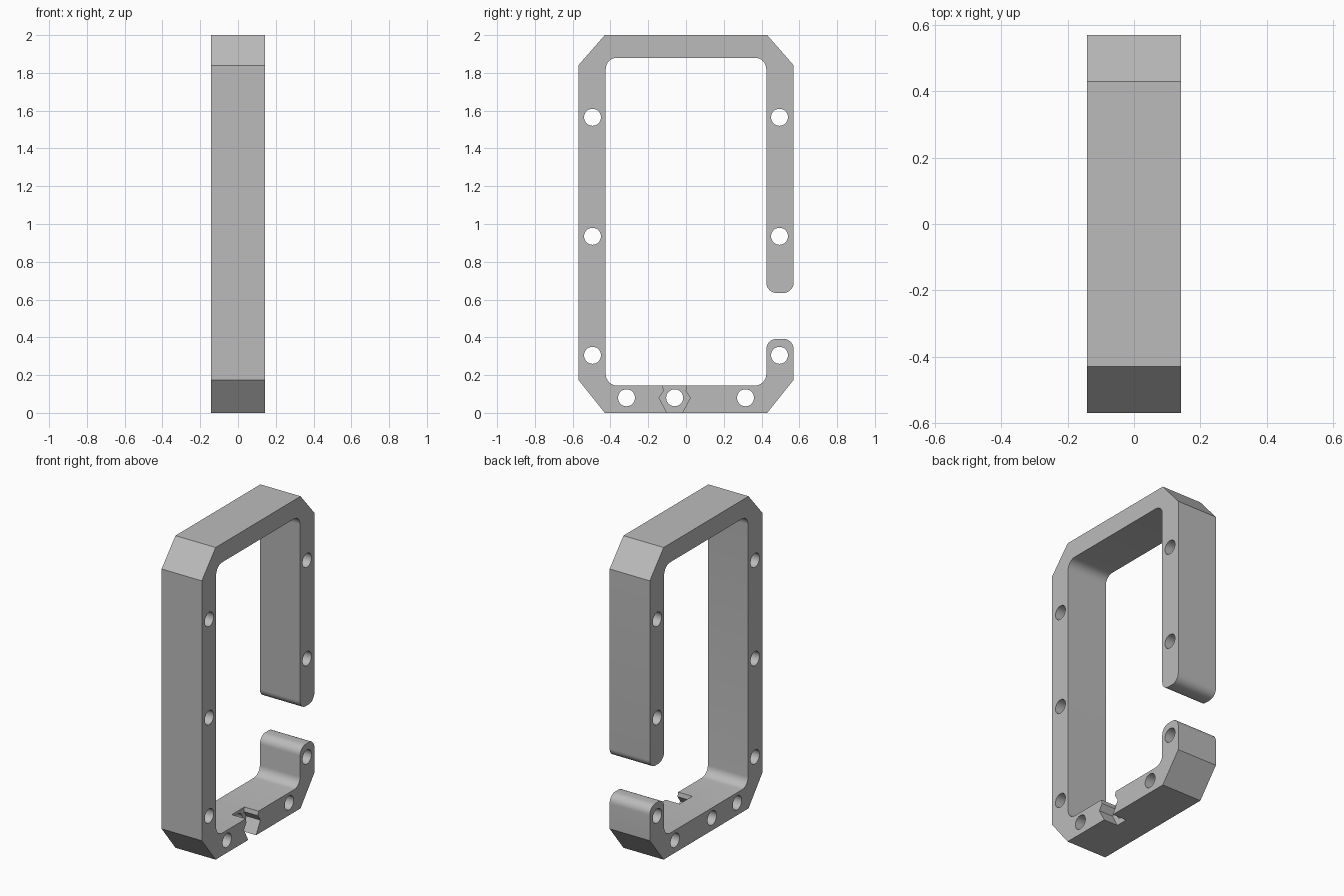
import bpy
import bmesh
import math
from mathutils import Vector

HALF_WIDTH = 0.1425

cube = bpy.data.objects.get("Cube")
if cube:
    bpy.data.objects.remove(cube, do_unlink=True)

grey = bpy.data.materials.new("plain grey")
grey.use_nodes = True
grey.diffuse_color = (0.5, 0.5, 0.5, 1)
grey.node_tree.nodes["Principled BSDF"].inputs["Base Color"].default_value = (0.5, 0.5, 0.5, 1)


def rounded_outline(corners, steps=8):
    """Turn (y, z, radius) corners into points, rounding the square corners."""
    points = []
    for i, (y, z, r) in enumerate(corners):
        p = Vector((y, z))
        if r == 0:
            points.append(p)
            continue
        before = (Vector(corners[i - 1][:2]) - p).normalized()
        after = (Vector(corners[(i + 1) % len(corners)][:2]) - p).normalized()
        centre = p + r * (before + after)
        for k in range(steps + 1):
            t = k / steps * math.pi / 2
            points.append(centre - r * (after * math.cos(t) + before * math.sin(t)))
    return points


def prism(name, points, x0, x1):
    """Extrude a side profile along x."""
    bm = bmesh.new()
    face = bm.faces.new([bm.verts.new((x0, p[0], p[1])) for p in points])
    made = bmesh.ops.extrude_face_region(bm, geom=[face])["geom"]
    bmesh.ops.translate(bm, vec=(x1 - x0, 0, 0),
                        verts=[v for v in made if isinstance(v, bmesh.types.BMVert)])
    bmesh.ops.recalc_face_normals(bm, faces=bm.faces)
    mesh = bpy.data.meshes.new(name)
    bm.to_mesh(mesh)
    bm.free()
    obj = bpy.data.objects.new(name, mesh)
    bpy.context.collection.objects.link(obj)
    mesh.materials.append(grey)
    return obj


def cut(target, cutter):
    cutter.hide_render = True
    mod = target.modifiers.new("cut", "BOOLEAN")
    mod.operation = "DIFFERENCE"
    mod.solver = "EXACT"
    mod.object = cutter
    bpy.context.view_layer.objects.active = target
    bpy.ops.object.modifier_apply(modifier=mod.name)
    bpy.data.objects.remove(cutter, do_unlink=True)


# Open frame: outer edge, upper lip of the gap, inner edge, lower lip
frame = prism("open_frame", rounded_outline([
    (0.57, 0.175, 0), (0.43, 0, 0), (-0.43, 0, 0), (-0.57, 0.175, 0),
    (-0.57, 1.84, 0), (-0.43, 2, 0), (0.43, 2, 0), (0.57, 1.84, 0),
    (0.57, 0.635, 0.055), (0.425, 0.635, 0.055),
    (0.425, 1.88, 0.06), (-0.425, 1.88, 0.06),
    (-0.425, 0.145, 0.06), (0.425, 0.145, 0.06),
    (0.425, 0.392, 0.055), (0.57, 0.392, 0.055),
]), -HALF_WIDTH, HALF_WIDTH)

# Joint pocket in one side of the bottom bar, mirrored about its middle
half = [(0.04, -0.05), (0.04, 0), (0.083, 0.08), (0.058, 0.118), (0.064, 0.145), (0.064, 0.2)]
middle = -0.06
pocket = [(middle + y, z) for y, z in half] + [(middle - y, z) for y, z in reversed(half)]
cut(frame, prism("pocket_cutter", pocket, HALF_WIDTH - 0.1, HALF_WIDTH + 0.1))

# Round holes through the uprights and the bottom bar
holes = [(side * 0.495, z) for side in (-1, 1) for z in (0.305, 0.935, 1.565)]
holes += [(y, 0.08) for y in (-0.315, middle, 0.315)]
for y, z in holes:
    ring = [(y + 0.045 * math.cos(a), z + 0.045 * math.sin(a))
            for a in (math.tau * k / 32 for k in range(32))]
    cut(frame, prism("hole_cutter", ring, -0.3, 0.3))

# Smooth the rounded corners and hole walls, keep the rest crisp
bpy.ops.object.select_all(action="DESELECT")
frame.select_set(True)
bpy.context.view_layer.objects.active = frame
bpy.ops.object.shade_smooth_by_angle(angle=math.radians(30))
